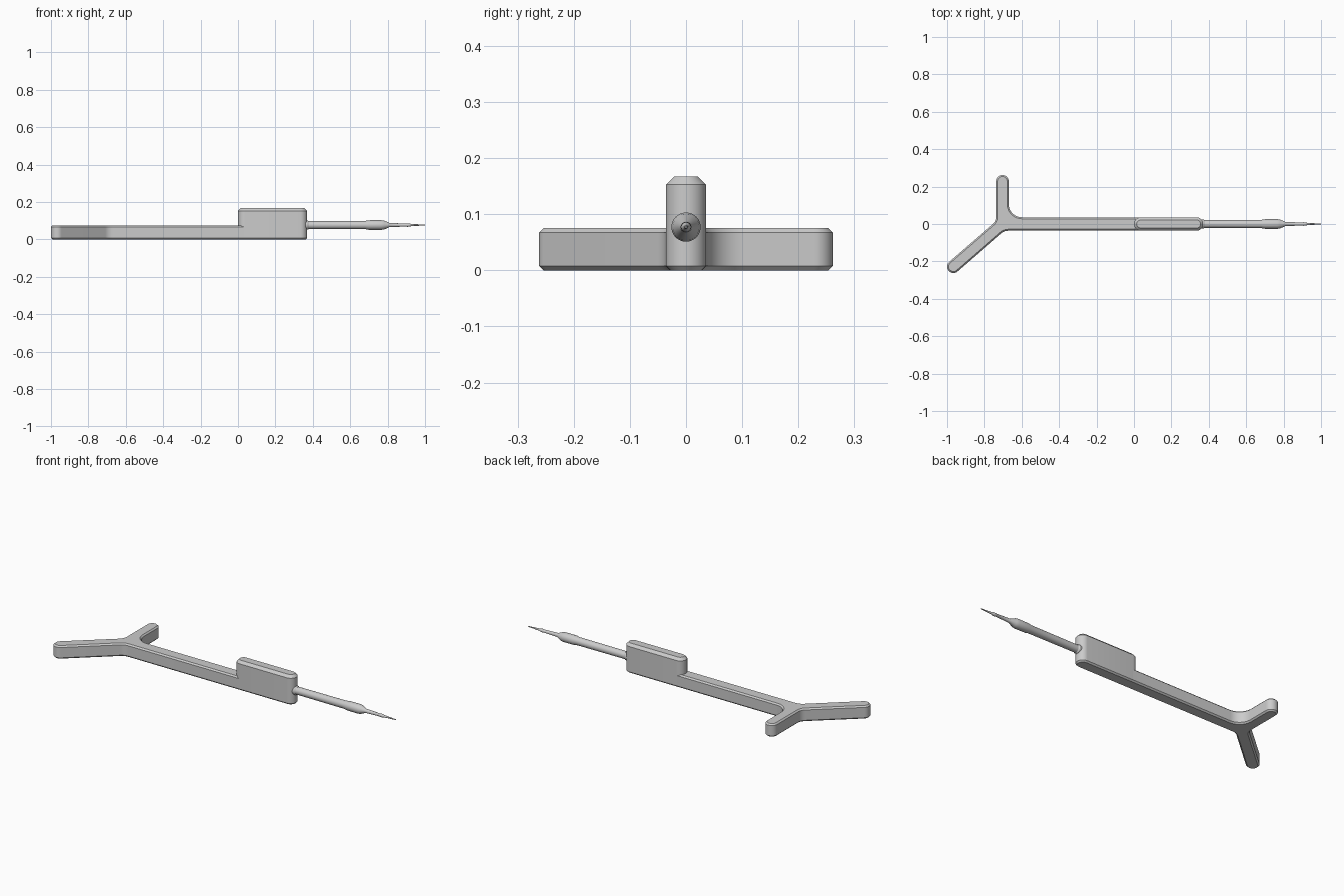
import bpy, bmesh
from math import cos, sin, radians, pi

if "Cube" in bpy.data.objects:
    bpy.data.objects.remove(bpy.data.objects["Cube"])


def arc(cx, cy, r, a0, a1, n=10):
    return [(cx + r * cos(radians(a0 + (a1 - a0) * i / n)),
             cy + r * sin(radians(a0 + (a1 - a0) * i / n))) for i in range(n + 1)]


def finish(bm, name):
    bmesh.ops.recalc_face_normals(bm, faces=bm.faces)
    mesh = bpy.data.meshes.new(name)
    bm.to_mesh(mesh)
    bm.free()
    ob = bpy.data.objects.new(name, mesh)
    bpy.context.collection.objects.link(ob)
    bpy.ops.object.select_all(action='DESELECT')
    ob.select_set(True)
    bpy.context.view_layer.objects.active = ob
    bpy.ops.object.shade_smooth_by_angle(angle=radians(30))
    return ob


def chamfered_plate(name, outline, height, top, bottom, open_x=None):
    """Extrude an outline and chamfer its rims; edges lying on open_x stay square."""
    bm = bmesh.new()
    base = bm.faces.new([bm.verts.new((x, y, 0)) for x, y in outline])
    ext = bmesh.ops.extrude_face_region(bm, geom=[base], use_keep_orig=True)
    for v in ext['geom']:
        if isinstance(v, bmesh.types.BMVert):
            v.co.z = height
    for z, width in ((height, top), (0, bottom)):
        rim = [e for e in bm.edges if all(abs(v.co.z - z) < 1e-6 for v in e.verts)
               and not (open_x is not None
                        and all(abs(v.co.x - open_x) < 1e-6 for v in e.verts))]
        bmesh.ops.bevel(bm, geom=rim, offset=width, offset_type='OFFSET',
                        segments=1, affect='EDGES', profile=0.5)
    return finish(bm, name)


def lathe_x(name, profile, z, sides=32):
    """Revolve (x, radius) points about a line along x."""
    bm = bmesh.new()
    rings = [[bm.verts.new((x, r * cos(2 * pi * i / sides), z + r * sin(2 * pi * i / sides)))
              for i in range(sides)] for x, r in profile]
    for a, b in zip(rings, rings[1:]):
        for i in range(sides):
            j = (i + 1) % sides
            bm.faces.new((a[i], a[j], b[j], b[i]))
    bm.faces.new(rings[0])
    bm.faces.new(rings[-1])
    return finish(bm, name)


W = 0.036   # half width of the bar
R = 0.034   # half width of the two arms

# Forked handle: long bar, straight arm and slanted arm with blended corners
fork = [(W, -W), (W, W)]
fork += arc(-0.599, 0.106, 0.07, 270, 180)
fork += arc(-0.703, 0.228, R, 0, 180, 16)
fork += arc(-0.787, 0.038, 0.05, 0, -49, 6)
fork += arc(-0.966, -0.228, R, 131, 311, 16)
fork += arc(-0.671, -0.096, 0.06, 131, 90, 6)
chamfered_plate("forked_handle", fork, 0.075, 0.008, 0.008, open_x=W)

# Raised block with rounded ends
stadium = arc(0.37 - W, 0, W, -90, 90, 20) + arc(W, 0, W, 90, 270, 20)
chamfered_plate("raised_block", stadium, 0.167, 0.0145, 0.008)

# Slim rod with a collar, flared end and fine stepped tip
lathe_x("needle", [
    (0.33, 0.025), (0.372, 0.025), (0.378, 0.021), (0.68, 0.022),
    (0.70, 0.0255), (0.765, 0.026), (0.782, 0.0235), (0.81, 0.011),
    (0.90, 0.008), (0.903, 0.0095), (0.92, 0.0085), (0.925, 0.006),
    (0.975, 0.0035), (1.0, 0.002)], 0.077)
